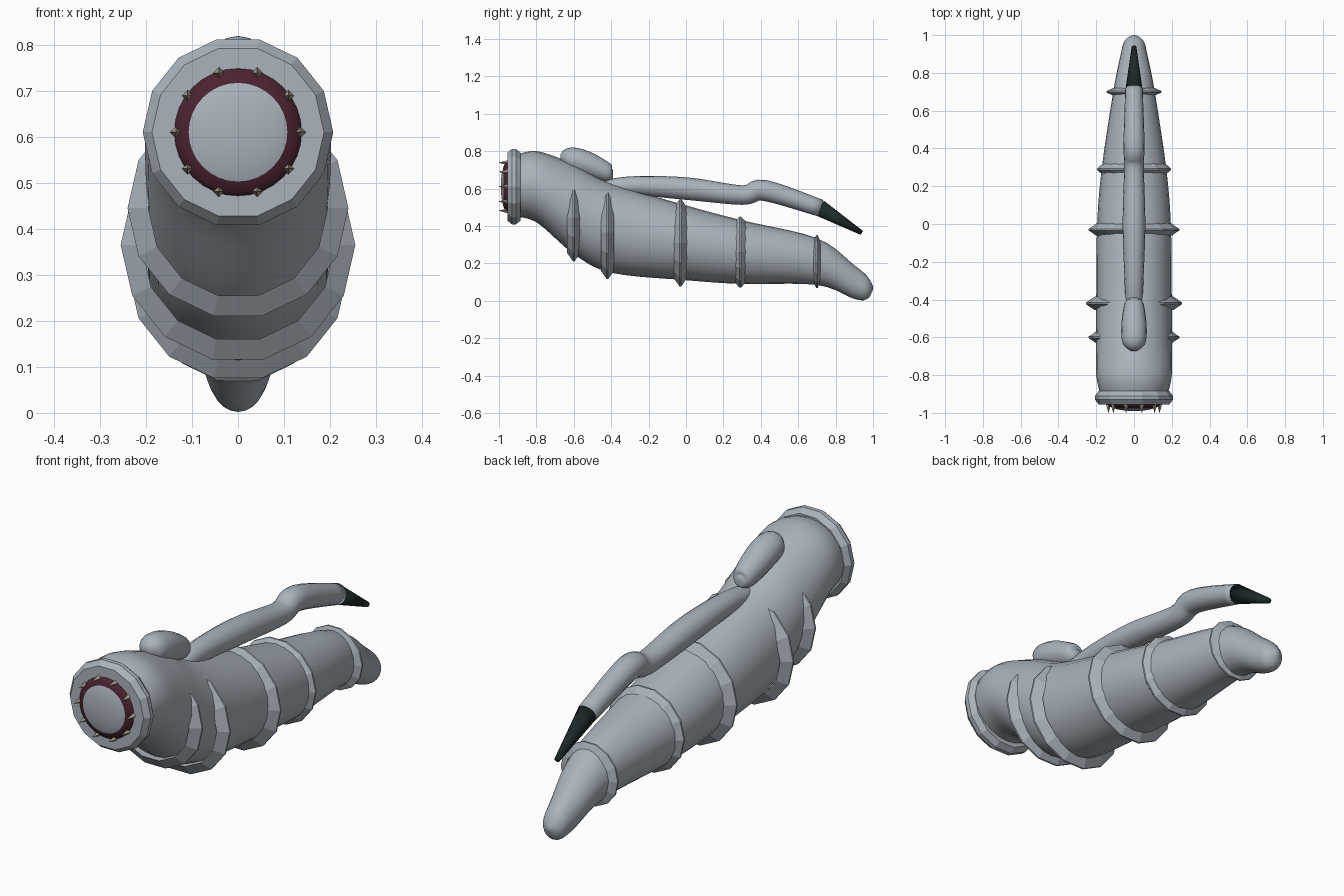
import bpy, bmesh, math
from mathutils import Vector

cube = bpy.data.objects.get("Cube")
if cube:
    bpy.data.objects.remove(cube, do_unlink=True)


def material(name, *rgb):
    mat = bpy.data.materials.new(name)
    mat.use_nodes = True
    mat.diffuse_color = (*rgb, 1)
    shader = mat.node_tree.nodes["Principled BSDF"]
    shader.inputs["Base Color"].default_value = (*rgb, 1)
    return mat


grey = material("grey skin", 0.4, 0.45, 0.5)
red = material("dark red gum", 0.07, 0.016, 0.03)
dark = material("dark claw", 0.012, 0.022, 0.022)
bone = material("bone", 0.42, 0.38, 0.29)


def spline(points, steps=5):
    """Smoothly fill in sections between the given ones."""
    points = [Vector(p) for p in points]
    padded = [points[0], *points, points[-1]]
    result = []
    for before, start, end, after in zip(padded, padded[1:], padded[2:], padded[3:]):
        leave, arrive = (end - before) / 2, (after - start) / 2
        for step in range(steps):
            t = step / steps
            ease = t * t * (3 - 2 * t)
            result.append(start.lerp(end, ease)
                          + leave * t * (1 - t) ** 2
                          - arrive * t * t * (1 - t))
    return result + [points[-1]]


def loft(name, sections, mats, sides=24, follow=False, wrap=False,
         smooth=True, rule=None, side_shift=0):
    """Skin sections given as y, z, half width and optional half height."""
    bm = bmesh.new()
    loops = []
    for index, (y, z, *radii) in enumerate(sections):
        up = Vector((0, 0, 1))
        if follow:
            # Turn the section square to the path
            back = sections[max(index - 1, 0)]
            ahead = sections[min(index + 1, len(sections) - 1)]
            up = Vector((0, back[1] - ahead[1], ahead[0] - back[0])).normalized()
        centre = Vector((side_shift, y, z))
        loop = []
        for side in range(sides):
            angle = math.tau * side / sides
            across = Vector((radii[0] * math.cos(angle), 0, 0))
            loop.append(bm.verts.new(centre + across + up * radii[-1] * math.sin(angle)))
        loops.append(loop)
    if wrap:
        loops.append(loops[0])
    else:
        bm.faces.new(loops[0])
        bm.faces.new(loops[-1])
    for first, second in zip(loops, loops[1:]):
        for side in range(sides):
            bm.faces.new((first[side - 1], first[side], second[side], second[side - 1]))
    bmesh.ops.recalc_face_normals(bm, faces=bm.faces)
    for face in bm.faces:
        face.smooth = smooth
        if rule:
            face.material_index = rule(face.calc_center_median())
    mesh = bpy.data.meshes.new(name)
    bm.to_mesh(mesh)
    bm.free()
    for mat in mats:
        mesh.materials.append(mat)
    bpy.context.collection.objects.link(bpy.data.objects.new(name, mesh))


def hoop(name, y, z, radius, half, drop, crest=0.004, wrap=True):
    """Faceted band that rises to a crest in the middle."""
    low = radius - drop
    profile = ((-half, low), (-crest, radius), (crest, radius), (half, low))
    loft(name, [(y + shift, z, size) for shift, size in profile],
         [grey], sides=14, wrap=wrap, smooth=False)


# Body, thick at the head and tapering to a drooping tail
loft("body", spline([
    (-0.93, 0.61, 0.17, 0.16),
    (-0.8, 0.61, 0.2, 0.19),
    (-0.6, 0.49, 0.2, 0.24),
    (-0.4, 0.39, 0.2, 0.24),
    (0, 0.31, 0.195, 0.2),
    (0.3, 0.26, 0.17, 0.17),
    (0.7, 0.21, 0.11, 0.125),
    (0.9, 0.1, 0.07, 0.09),
    (0.97, 0.07, 0.05, 0.06),
    (1, 0.07, 0.01, 0.01),
]), [grey])

# Ridged hoops around the body
hoop("neck_hoop", -0.6, 0.445, 0.24, half=0.035, drop=0.045)
hoop("chest_hoop", -0.42, 0.365, 0.255, half=0.035, drop=0.045)
hoop("middle_hoop", -0.03, 0.31, 0.24, half=0.035, drop=0.045)
hoop("rear_hoop", 0.29, 0.26, 0.195, half=0.035, drop=0.035)
hoop("tail_hoop", 0.7, 0.21, 0.145, half=0.02, drop=0.035)

# Closed collar that carries the mouth
mouth_z = 0.61
hoop("mouth_collar", -0.92, mouth_z, 0.207, half=0.035, drop=0.02,
     crest=0.01, wrap=False)

# Domed mouth with a red gum band around its edge
mouth_radius = 0.14
dome_angles = [math.radians(10 * step) for step in range(9)]
loft("mouth_dome",
     [(-0.95 - 0.04 * math.sin(angle), mouth_z, mouth_radius * math.cos(angle))
      for angle in dome_angles],
     [grey, red], sides=32,
     rule=lambda c: int(math.hypot(c.x, c.z - mouth_z) > mouth_radius * 0.75))

# Ring of pointed teeth
teeth = 10
for tooth in range(teeth):
    angle = math.tau * tooth / teeth
    z = mouth_z + 0.135 * math.sin(angle)
    loft(f"tooth_{tooth}", [(-0.95, z, 0.014), (-1, z, 0.001)], [bone],
         sides=4, smooth=False, side_shift=0.135 * math.cos(angle))

# Lump on the back of the head
loft("back_lump", spline([
    (-0.67, 0.76, 0.02),
    (-0.63, 0.76, 0.06),
    (-0.54, 0.735, 0.067),
    (-0.42, 0.685, 0.05),
    (-0.39, 0.68, 0.02),
]), [grey], sides=16, follow=True)

# Long feeler lying above the body, with a kink before the claw
loft("feeler", spline([
    (-0.5, 0.59, 0.04),
    (-0.3, 0.615, 0.05),
    (0, 0.6, 0.06),
    (0.3, 0.565, 0.052),
    (0.42, 0.59, 0.056),
    (0.72, 0.495, 0.046),
]), [grey], sides=16, follow=True)

# Dark claw at the end of the feeler
loft("feeler_claw", [(0.715, 0.496, 0.045), (0.94, 0.363, 0.012)],
     [dark], sides=12, follow=True)
